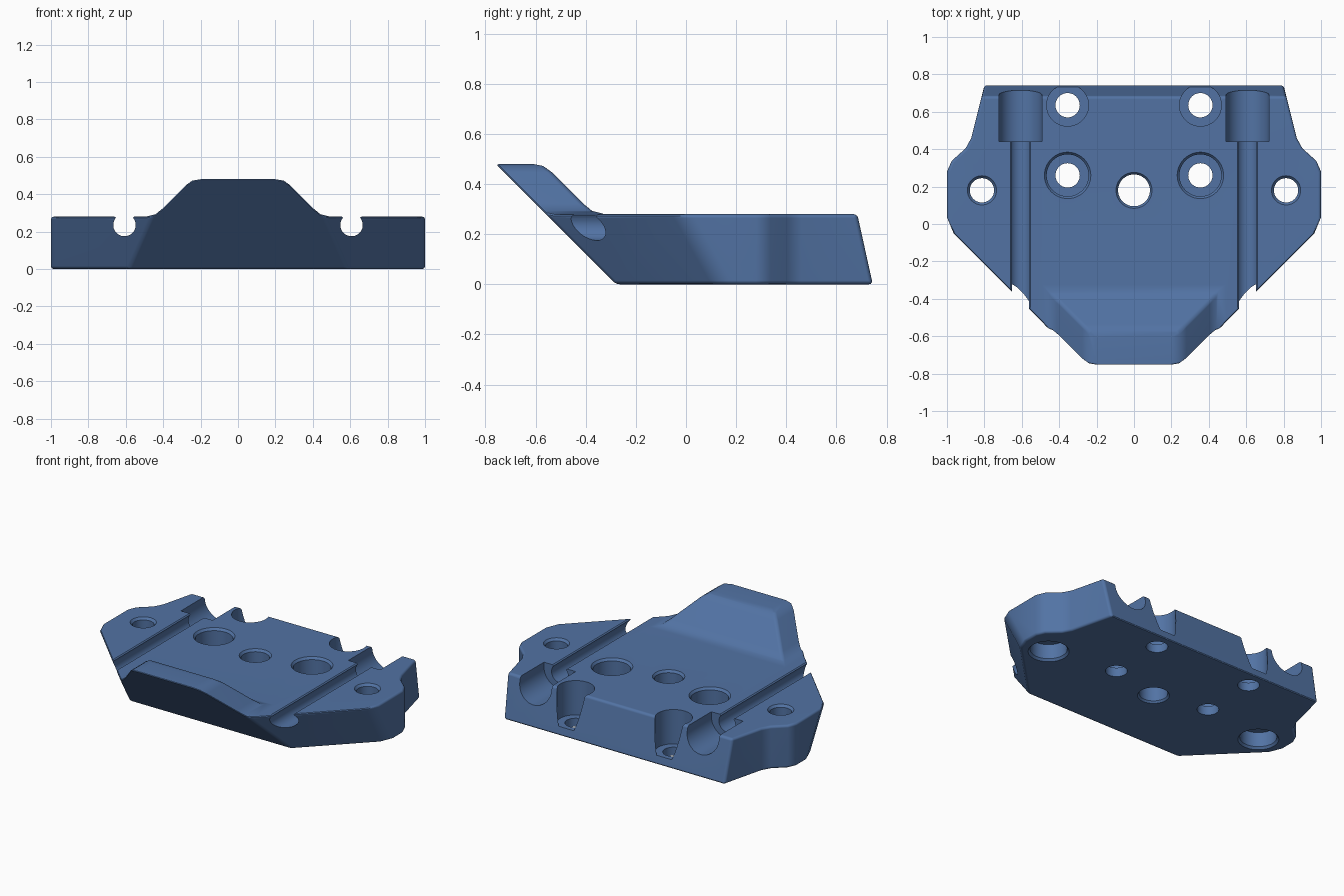
import bpy, bmesh, math

if "Cube" in bpy.data.objects:
    bpy.data.objects.remove(bpy.data.objects["Cube"])

blue = bpy.data.materials.new("slate_blue")
blue.diffuse_color = (0.084, 0.171, 0.371, 1)
blue.use_nodes = True
blue.node_tree.nodes["Principled BSDF"].inputs["Base Color"].default_value = blue.diffuse_color


def loft(name, ring_a, ring_b):
    """Closed solid between two matching 3D rings."""
    bm = bmesh.new()
    a = [bm.verts.new(p) for p in ring_a]
    b = [bm.verts.new(p) for p in ring_b]
    n = len(a)
    bm.faces.new(a[::-1])
    bm.faces.new(b)
    for i in range(n):
        j = (i + 1) % n
        bm.faces.new((a[i], a[j], b[j], b[i]))
    return finish(name, bm)


def finish(name, bm):
    bmesh.ops.recalc_face_normals(bm, faces=bm.faces)
    me = bpy.data.meshes.new(name)
    bm.to_mesh(me)
    bm.free()
    me.materials.append(blue)
    ob = bpy.data.objects.new(name, me)
    bpy.context.collection.objects.link(ob)
    return ob


def apply_all(ob):
    dg = bpy.context.evaluated_depsgraph_get()
    me = bpy.data.meshes.new_from_object(ob.evaluated_get(dg))
    ob.modifiers.clear()
    ob.data = me


def boolean(ob, tool, op):
    m = ob.modifiers.new("bool", 'BOOLEAN')
    m.operation, m.solver, m.object = op, 'EXACT', tool
    apply_all(ob)
    bpy.data.objects.remove(tool)


def prism_y(name, pts, y0, y1):
    return loft(name, [(x, y0, z) for x, z in pts], [(x, y1, z) for x, z in pts])


def bore(name, x, y, profile, seg=48):
    """Round cutter from (radius, z) steps."""
    bm = bmesh.new()
    rings = [[bm.verts.new((x + r * math.cos(2 * math.pi * i / seg),
                            y + r * math.sin(2 * math.pi * i / seg), z))
              for i in range(seg)] for r, z in profile]
    bm.faces.new(rings[0][::-1])
    bm.faces.new(rings[-1])
    for a, b in zip(rings, rings[1:]):
        for i in range(seg):
            j = (i + 1) % seg
            bm.faces.new((a[i], a[j], b[j], b[i]))
    return finish(name, bm)


# Body: side profile with upturned nose and sloped back
side = [(-0.28, 0), (-0.76, 0.48), (-0.61, 0.48), (-0.57, 0.472), (-0.535, 0.447),
        (-0.41, 0.322), (-0.375, 0.293), (-0.325, 0.28), (0.683, 0.28), (0.745, 0)]
body = loft("mounting_plate", [(-1.2, y, z) for y, z in side], [(1.2, y, z) for y, z in side])

# Front profile narrows the nose above the deck
half = [(0.2, 0.48), (0.245, 0.472), (0.28, 0.447), (0.405, 0.322), (0.44, 0.293), (0.49, 0.28),
        (1.2, 0.28), (1.2, -0.2)]
front = half + [(-x, z) for x, z in reversed(half)]
boolean(body, prism_y("front_profile", front, -1.2, 1.2), 'INTERSECT')


# Plan outline with wings; the front diagonals lean outward with height
def outline(z):
    c = 0.865 + 0.56 * z
    right = [(0.735, 1.0), (0.87, 0.46), (0.90, 0.405), (0.975, 0.337), (1, 0.28),
             (1, 1.05 - c), (0.965, 0.965 - c), (c - 0.85, -0.85)]
    return [(x, y, z) for x, y in right] + [(-x, y, z) for x, y in reversed(right)]


boolean(body, loft("plan_outline", outline(-0.1), outline(0.6)), 'INTERSECT')

# Clean flat areas, then round the outer edges
bm = bmesh.new()
bm.from_mesh(body.data)
bmesh.ops.remove_doubles(bm, verts=bm.verts, dist=0.0005)
bmesh.ops.dissolve_limit(bm, angle_limit=math.radians(1), verts=bm.verts, edges=bm.edges)
bm.to_mesh(body.data)
bm.free()
bev = body.modifiers.new("edges", 'BEVEL')
bev.width, bev.segments = 0.016, 3
bev.limit_method, bev.angle_limit = 'ANGLE', math.radians(32)
apply_all(body)

# Centre hole
boolean(body, bore("centre_hole", 0, 0.18,
                   [(0.095, -0.02), (0.095, 0), (0.085, 0.012), (0.085, 0.265),
                    (0.097, 0.281), (0.097, 0.5)]), 'DIFFERENCE')

for s in (-1, 1):
    # Counterbored screw holes
    boolean(body, bore("front_screw_hole", 0.355 * s, 0.26,
                       [(0.065, -0.1), (0.065, 0.06), (0.112, 0.06), (0.112, 0.265),
                        (0.125, 0.281), (0.125, 0.5)]), 'DIFFERENCE')
    boolean(body, bore("back_screw_hole", 0.355 * s, 0.635,
                       [(0.065, -0.1), (0.065, 0.055), (0.112, 0.055), (0.112, 0.5)]), 'DIFFERENCE')
    # Wing holes, recessed from below
    boolean(body, bore("wing_hole", 0.813 * s, 0.18,
                       [(0.122, -0.1), (0.122, 0), (0.11, 0.014), (0.11, 0.11), (0.065, 0.11),
                        (0.065, 0.265), (0.079, 0.281), (0.079, 0.5)]), 'DIFFERENCE')
    # Rod channel, open at the top
    cx, cz, r = 0.607 * s, 0.235, 0.06
    arc = [math.radians(140 + 260 * i / 28) for i in range(29)]
    groove = [(cx + r * math.cos(a), cz + r * math.sin(a)) for a in arc]
    groove += [(cx + 0.055, 0.282), (cx + 0.055, 0.4), (cx - 0.055, 0.4), (cx - 0.055, 0.282)]
    boolean(body, prism_y("rod_channel", groove, -0.9, 0.46), 'DIFFERENCE')
    # Wider socket at the back end of the channel
    ring = [math.radians(180 + 180 * i / 32) for i in range(33)]
    socket = [(cx + 0.115 * math.cos(a), 0.25 + 0.115 * math.sin(a)) for a in ring]
    socket += [(cx + 0.115, 0.4), (cx - 0.115, 0.4)]
    boolean(body, prism_y("rod_socket", socket, 0.44, 0.9), 'DIFFERENCE')

# Smooth rounded areas, keep cut edges sharp
bpy.context.view_layer.objects.active = body
body.select_set(True)
bpy.ops.object.shade_smooth_by_angle(angle=math.radians(31))
wn = body.modifiers.new("flat_areas", 'WEIGHTED_NORMAL')
wn.keep_sharp = True
